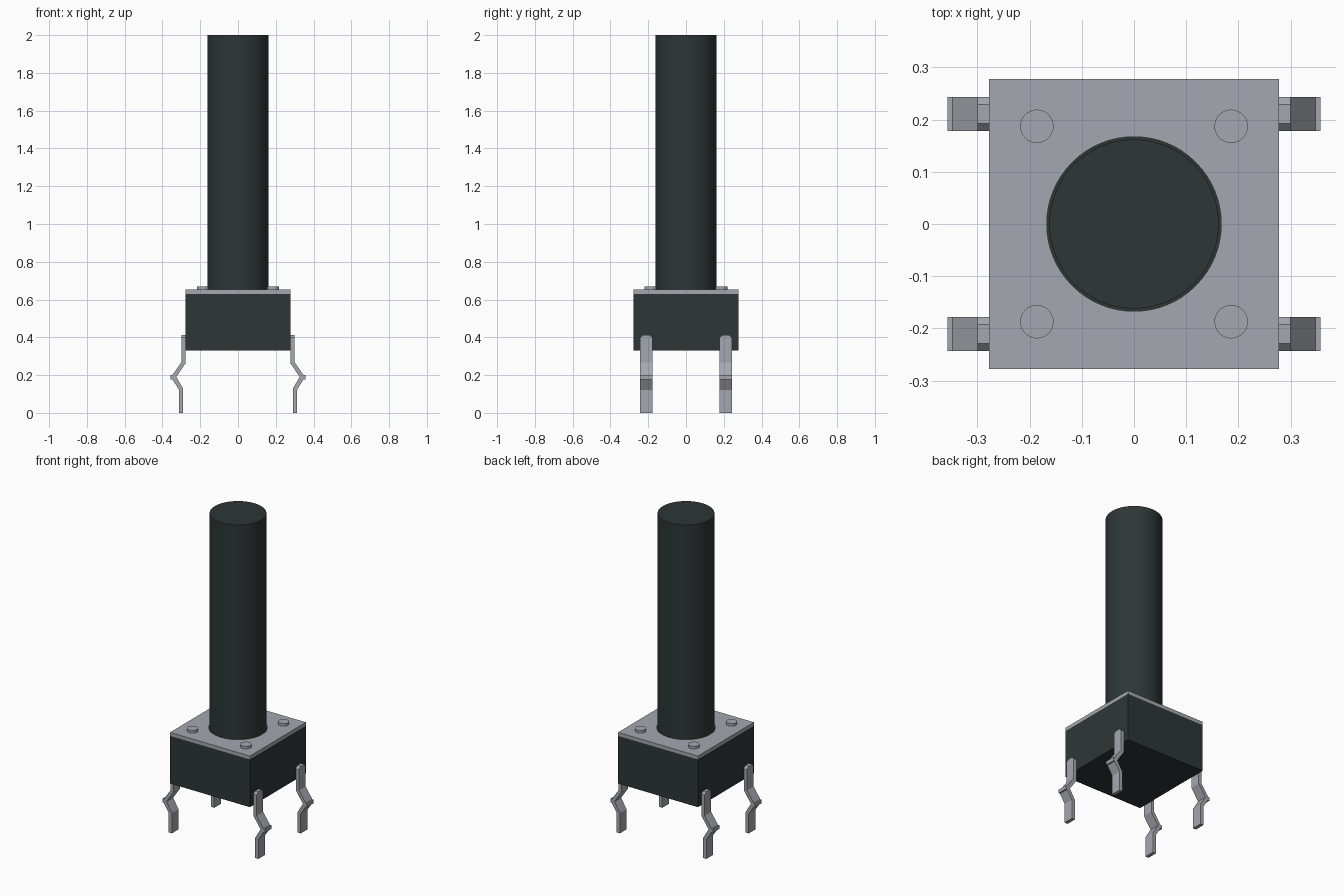
import bpy, bmesh, math

old = bpy.data.objects.get("Cube")
if old:
    bpy.data.objects.remove(old, do_unlink=True)


def material(name, rgb):
    m = bpy.data.materials.new(name)
    m.use_nodes = True
    m.diffuse_color = (*rgb, 1)
    m.node_tree.nodes["Principled BSDF"].inputs["Base Color"].default_value = (*rgb, 1)
    return m


BLACK = material("black plastic", (0.027, 0.037, 0.036))
METAL = material("grey metal", (0.37, 0.39, 0.43))


def finish(name, bm, mat):
    bmesh.ops.recalc_face_normals(bm, faces=bm.faces)
    mesh = bpy.data.meshes.new(name)
    bm.to_mesh(mesh)
    bm.free()
    mesh.materials.append(mat)
    ob = bpy.data.objects.new(name, mesh)
    bpy.context.collection.objects.link(ob)
    return ob


def smooth(ob):
    bpy.ops.object.select_all(action="DESELECT")
    ob.select_set(True)
    bpy.context.view_layer.objects.active = ob
    bpy.ops.object.shade_smooth_by_angle(angle=math.radians(30))


def cylinder(name, radius, z0, z1, mat, x=0, y=0, sides=64):
    bm = bmesh.new()
    bmesh.ops.create_cone(bm, cap_ends=True, segments=sides, radius1=radius,
                          radius2=radius, depth=z1 - z0)
    bmesh.ops.translate(bm, verts=bm.verts, vec=(x, y, (z0 + z1) / 2))
    ob = finish(name, bm, mat)
    smooth(ob)
    return ob


def mirror(ob):
    mod = ob.modifiers.new("Mirror", "MIRROR")
    mod.use_axis = (True, True, False)
    mod.use_mirror_merge = False


HALF = 0.278
BODY_BOTTOM, BODY_TOP, PLATE_TOP = 0.33, 0.63, 0.652

# Square housing
bm = bmesh.new()
bmesh.ops.create_cube(bm, size=1)
bmesh.ops.scale(bm, verts=bm.verts, vec=(2 * HALF, 2 * HALF, BODY_TOP - BODY_BOTTOM))
bmesh.ops.translate(bm, verts=bm.verts, vec=(0, 0, (BODY_BOTTOM + BODY_TOP) / 2))
finish("housing", bm, BLACK)

# Cover plate with a round hole: bridge a circle to a square, then thicken
bm = bmesh.new()
count = 64
rings = []
for square in (False, True):
    for z in (BODY_TOP, PLATE_TOP):
        ring = []
        for i in range(count):
            a = math.tau * i / count
            c, s = math.cos(a), math.sin(a)
            r = HALF / max(abs(c), abs(s)) if square else 0.167
            ring.append(bm.verts.new((r * c, r * s, z)))
        rings.append(ring)
inner_low, inner_high, outer_low, outer_high = rings
for a, b in ((inner_low, outer_low), (outer_low, outer_high),
             (outer_high, inner_high), (inner_high, inner_low)):
    for i in range(count):
        j = (i + 1) % count
        bm.faces.new((a[i], a[j], b[j], b[i]))
smooth(finish("cover_plate", bm, METAL))

# Long push button
cylinder("button_shaft", 0.162, BODY_TOP - 0.02, 2.0, BLACK, sides=96)

# Four rivet heads
mirror(cylinder("rivets", 0.032, BODY_TOP + 0.01, 0.668, METAL, 0.186, 0.187, 32))

# Four kinked legs: side profile extruded across its width, top corners clipped
profile = [(0.278, 0.413), (0.3, 0.413), (0.3, 0.268), (0.347, 0.2),
           (0.357, 0.2), (0.357, 0.177), (0.347, 0.177), (0.312, 0.122),
           (0.312, 0), (0.29, 0), (0.29, 0.128), (0.327, 0.19), (0.278, 0.262)]
bm = bmesh.new()
face = bm.faces.new([bm.verts.new((x, 0.178, z)) for x, z in profile])
new = bmesh.ops.extrude_face_region(bm, geom=[face])["geom"]
bmesh.ops.translate(bm, verts=[g for g in new if isinstance(g, bmesh.types.BMVert)],
                    vec=(0, 0.065, 0))
top = [e for e in bm.edges if all(v.co.z > 0.41 for v in e.verts)
       and abs(e.verts[0].co.y - e.verts[1].co.y) < 0.001]
bmesh.ops.bevel(bm, geom=top, offset=0.014, segments=1, affect="EDGES")
mirror(finish("legs", bm, METAL))
